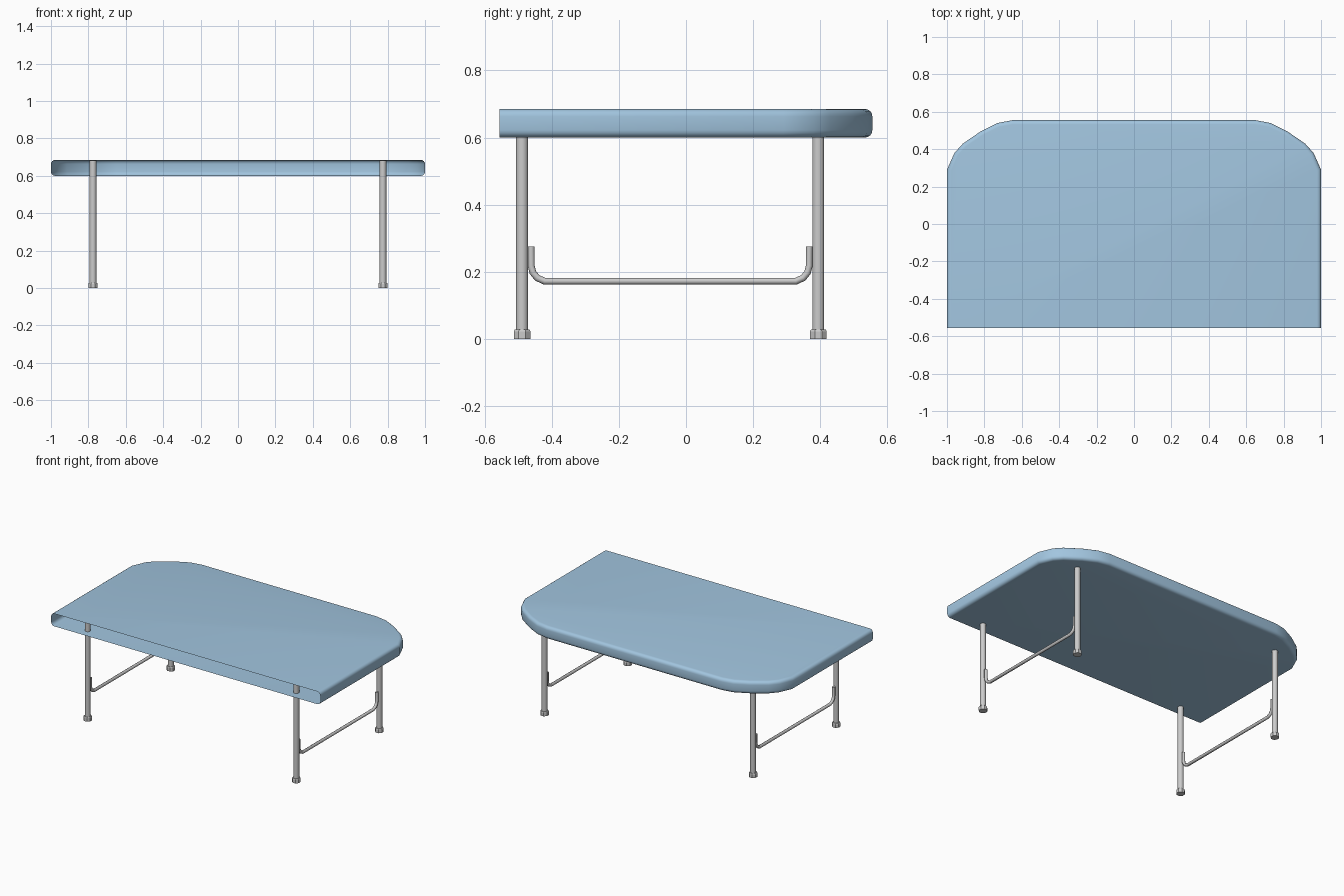
import bpy, bmesh, math
from mathutils import Vector

if "Cube" in bpy.data.objects:
    bpy.data.objects.remove(bpy.data.objects["Cube"])

LEG_X, MID_Y, LEG_DY = 0.775, -0.047, 0.441


def smooth(obj, angle=40):
    bpy.ops.object.select_all(action='DESELECT')
    obj.select_set(True)
    bpy.context.view_layer.objects.active = obj
    bpy.ops.object.shade_smooth_by_angle(angle=math.radians(angle))


def from_bmesh(name, bm):
    mesh = bpy.data.meshes.new(name)
    bm.to_mesh(mesh)
    bm.free()
    obj = bpy.data.objects.new(name, mesh)
    bpy.context.collection.objects.link(obj)
    return obj


def lathe(name, x, y, profile, sides):
    # stack of (radius, z) rings with both ends capped
    bm = bmesh.new()
    rings = []
    for r, z in profile:
        rings.append([bm.verts.new((x + r * math.cos(a), y + r * math.sin(a), z))
                      for a in (2 * math.pi * (i + 0.5) / sides for i in range(sides))])
    for lo, hi in zip(rings, rings[1:]):
        for i in range(sides):
            j = (i + 1) % sides
            bm.faces.new((lo[i], lo[j], hi[j], hi[i]))
    bm.faces.new(rings[0][::-1])
    bm.faces.new(rings[-1])
    return from_bmesh(name, bm)


# table top: hollow shell with rounded rim, open along the front
right = [(1, -0.555), (1, 0.29), (0.96, 0.38), (0.915, 0.43),
         (0.82, 0.495), (0.73, 0.54), (0.65, 0.555)]
outline = [Vector(p) for p in right + [(-x, y) for x, y in reversed(right)]]


def inset(d):
    pts = []
    for i, p in enumerate(outline):
        normals = []
        for a, b in ((i - 1, i), (i, i + 1)):
            if a >= 0 and b < len(outline):
                e = (outline[b] - outline[a]).normalized()
                normals.append(Vector((-e.y, e.x)))
        n = sum(normals, Vector((0, 0))).normalized()
        pts.append(p + n * d / n.dot(normals[0]))
    return pts


R, BOTTOM, TOP = 0.022, 0.60, 0.685
arc = [math.radians(a) for a in (0, 22.5, 45, 67.5, 90)]
rim = [(R * (1 - math.sin(a)), BOTTOM + R * (1 - math.cos(a))) for a in arc]
rim += [(d, TOP + BOTTOM - z) for d, z in reversed(rim)]
bm = bmesh.new()
rows = [[bm.verts.new((p.x, p.y, z)) for p in inset(d)] for d, z in rim]
for lo, hi in zip(rows, rows[1:]):
    for i in range(len(outline) - 1):
        bm.faces.new((lo[i], lo[i + 1], hi[i + 1], hi[i]))
bm.faces.new(rows[0][::-1])
bm.faces.new(rows[-1])
table_top = from_bmesh("table_top", bm)
blue = bpy.data.materials.new("blue")
blue.diffuse_color = (0.36, 0.56, 0.74, 1)
blue.use_nodes = True
blue.node_tree.nodes["Principled BSDF"].inputs["Base Color"].default_value = blue.diffuse_color
table_top.data.materials.append(blue)
smooth(table_top)

for side, x in (("left", -LEG_X), ("right", LEG_X)):
    # legs and feet
    for end, s in (("front", -1), ("back", 1)):
        y = MID_Y + s * LEG_DY
        smooth(lathe(f"{end}_{side}_leg", x, y, [(0.018, 0.01), (0.018, 0.682)], 16))
        lathe(f"{end}_{side}_foot", x, y,
              [(0.027, 0), (0.027, 0.023), (0.024, 0.028)], 8)

    # bent brace tube between the legs
    half = [(0.414, 0.275), (0.414, 0.218), (0.409, 0.198),
            (0.396, 0.182), (0.374, 0.172)]
    path = [(-y, z) for y, z in half] + half[::-1]
    curve = bpy.data.curves.new(f"{side}_brace", 'CURVE')
    curve.dimensions = '3D'
    curve.bevel_depth = 0.0102
    curve.bevel_resolution = 2
    curve.use_fill_caps = True
    spline = curve.splines.new('POLY')
    spline.points.add(len(path) - 1)
    for pt, (y, z) in zip(spline.points, path):
        pt.co = (x, MID_Y + y, z, 1)
    brace = bpy.data.objects.new(f"{side}_brace", curve)
    bpy.context.collection.objects.link(brace)
    bpy.ops.object.select_all(action='DESELECT')
    brace.select_set(True)
    bpy.context.view_layer.objects.active = brace
    bpy.ops.object.convert(target='MESH')
    smooth(bpy.context.view_layer.objects.active, 50)
